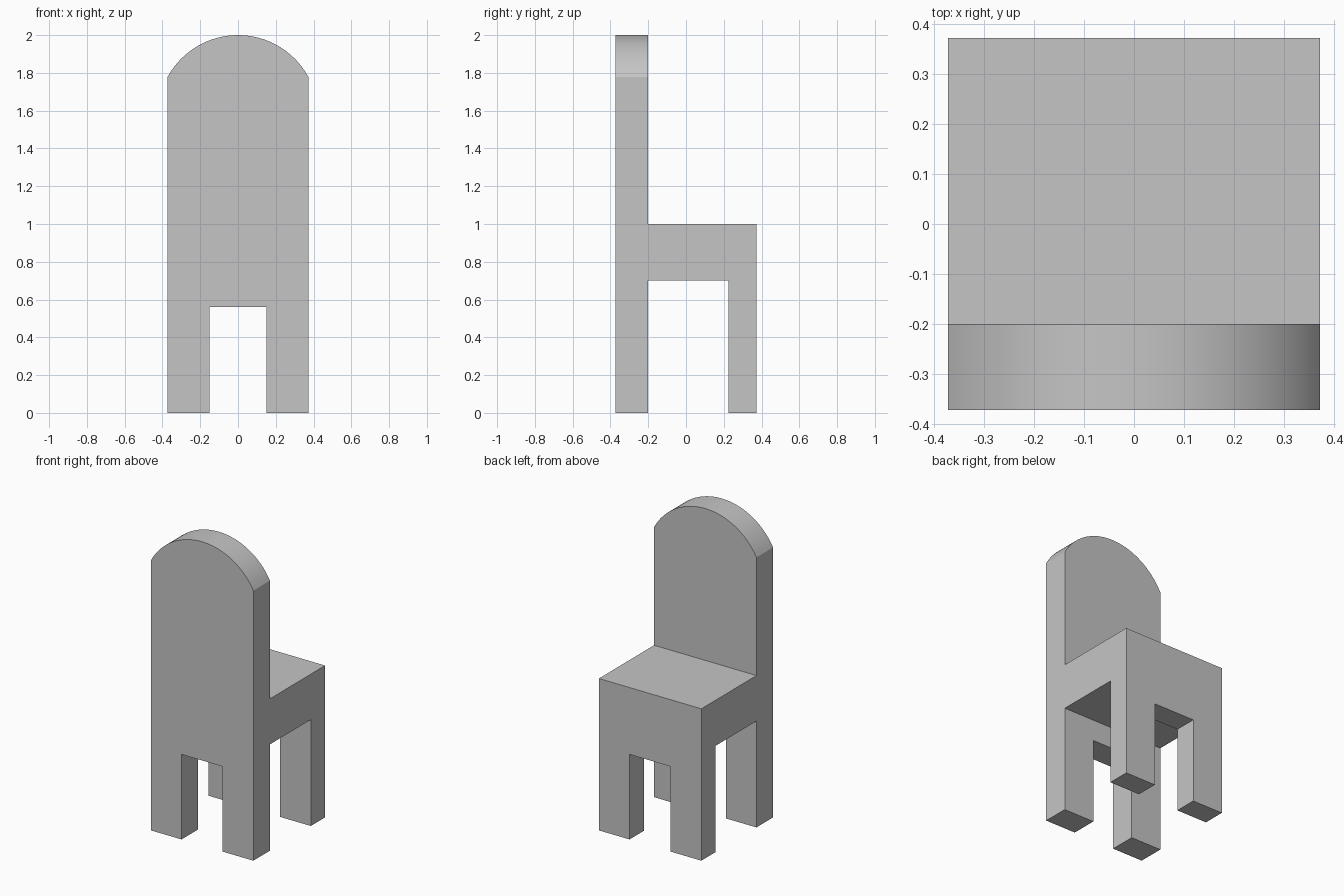
import bpy
import bmesh
import math
from mathutils import Vector

if "Cube" in bpy.data.objects:
    bpy.data.objects.remove(bpy.data.objects["Cube"], do_unlink=True)

HALF = 0.373            # half of the square footprint
BACK_IN = -0.2          # inner face of the backrest and its legs
LEG_IN = 0.225          # inner face of the opposite legs
SEAT_TOP, SEAT_LOW = 1.0, 0.7
GAP, GAP_TOP = 0.15, 0.56   # leg opening: half width and height
SHOULDER, TOP = 1.778, 2.0  # where the arch starts and ends

grey = bpy.data.materials.new("plain_grey")
grey.use_nodes = True
color = (0.56, 0.56, 0.56, 1)
grey.diffuse_color = color
grey.node_tree.nodes["Principled BSDF"].inputs["Base Color"].default_value = color


def prism(name, points, direction):
    """Closed profile extruded along a direction, centred on it."""
    direction = Vector(direction)
    bm = bmesh.new()
    face = bm.faces.new([bm.verts.new(Vector(p) - direction / 2) for p in points])
    new = bmesh.ops.extrude_face_region(bm, geom=[face])["geom"]
    verts = [v for v in new if isinstance(v, bmesh.types.BMVert)]
    bmesh.ops.translate(bm, vec=direction, verts=verts)
    bmesh.ops.recalc_face_normals(bm, faces=bm.faces)
    mesh = bpy.data.meshes.new(name)
    bm.to_mesh(mesh)
    bm.free()
    mesh.materials.append(grey)
    obj = bpy.data.objects.new(name, mesh)
    bpy.context.collection.objects.link(obj)
    return obj


# Side profile: backrest, seat and legs, swept across the width
side = [(-HALF, 0), (BACK_IN, 0), (BACK_IN, SEAT_LOW), (LEG_IN, SEAT_LOW),
        (LEG_IN, 0), (HALF, 0), (HALF, SEAT_TOP), (BACK_IN, SEAT_TOP),
        (BACK_IN, TOP + 0.1), (-HALF, TOP + 0.1)]
chair = prism("chair", [(0, y, z) for y, z in side], (1, 0, 0))

# Front profile: arched top and leg opening, swept through the depth
rise = TOP - SHOULDER
radius = (HALF ** 2 + rise ** 2) / (2 * rise)
sweep = math.asin(HALF / radius)
steps = 32
arch = []
for i in range(steps + 1):
    a = sweep * (1 - 2 * i / steps)
    arch.append((radius * math.sin(a), TOP - radius + radius * math.cos(a)))
front = [(-HALF, -0.1), (-GAP, -0.1), (-GAP, GAP_TOP), (GAP, GAP_TOP),
         (GAP, -0.1), (HALF, -0.1)] + arch
cutter = prism("front_outline_cutter", [(x, 0, z) for x, z in front], (0, 1, 0))
cutter.hide_render = True

# Keep only what both profiles share
bpy.ops.object.select_all(action='DESELECT')
chair.select_set(True)
bpy.context.view_layer.objects.active = chair
trim = chair.modifiers.new("front_outline", 'BOOLEAN')
trim.operation = 'INTERSECT'
trim.solver = 'EXACT'
trim.object = cutter
bpy.ops.object.modifier_apply(modifier=trim.name)
bpy.data.objects.remove(cutter, do_unlink=True)

bpy.ops.object.shade_smooth_by_angle(angle=math.radians(20))
